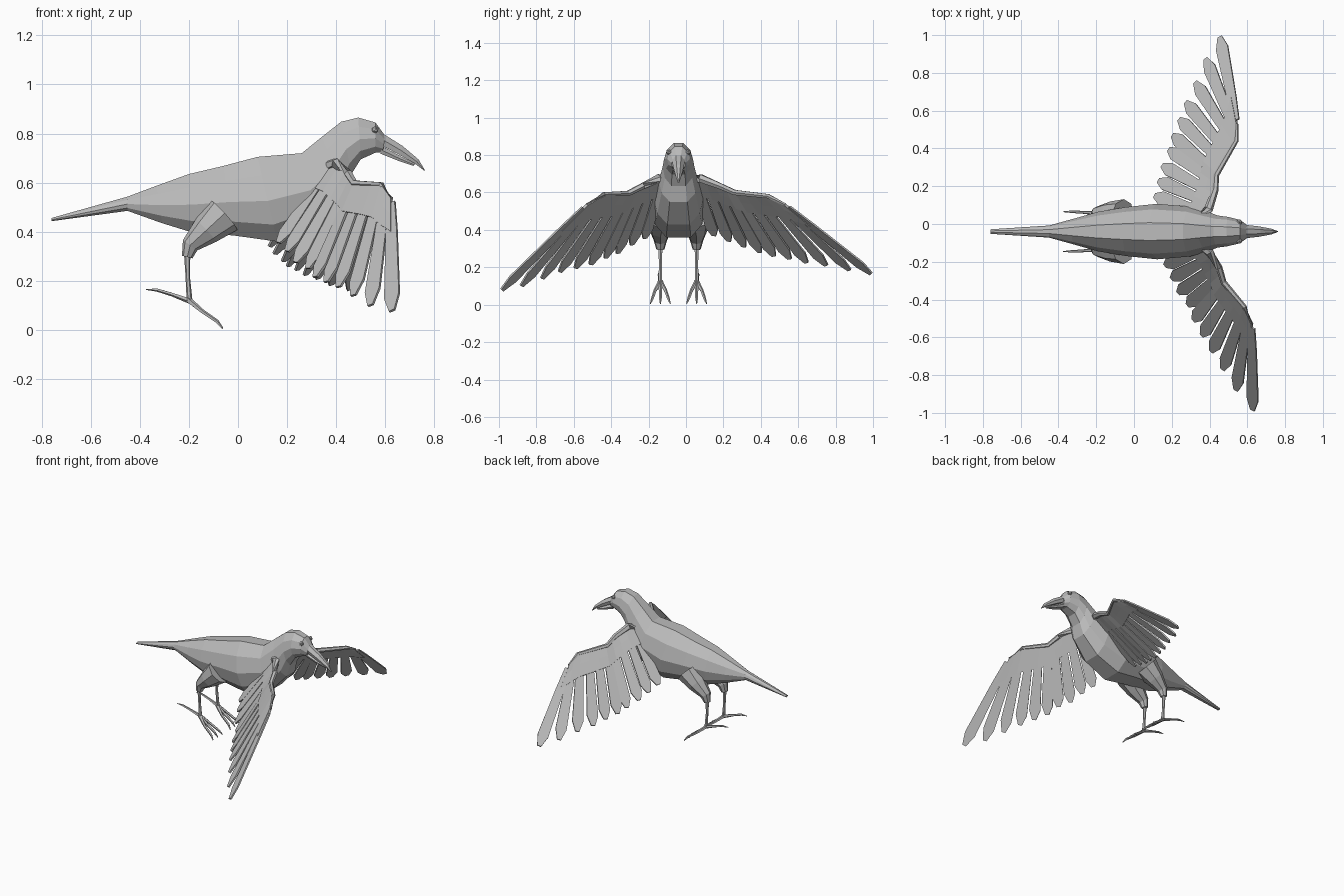
import bpy, bmesh, math
from mathutils import Vector

if "Cube" in bpy.data.objects:
    bpy.data.objects.remove(bpy.data.objects["Cube"])

CY = -0.04  # the body's centre line in y
grey = bpy.data.materials.new("plumage grey")
grey.diffuse_color = (0.5, 0.5, 0.5, 1)
grey.use_nodes = True
grey.node_tree.nodes["Principled BSDF"].inputs["Base Color"].default_value = grey.diffuse_color


def finish(name, bm):
    bmesh.ops.recalc_face_normals(bm, faces=bm.faces)
    me = bpy.data.meshes.new(name)
    bm.to_mesh(me)
    bm.free()
    me.materials.append(grey)
    ob = bpy.data.objects.new(name, me)
    bpy.context.collection.objects.link(ob)
    return ob


def skin(bm, rings):
    """Join rings of points into a closed, capped surface."""
    rv = [[bm.verts.new(p) for p in r] for r in rings]
    n = len(rv[0])
    for a, b in zip(rv, rv[1:]):
        for i in range(n):
            bm.faces.new((a[i], a[(i + 1) % n], b[(i + 1) % n], b[i]))
    bm.faces.new(rv[0])
    bm.faces.new(rv[-1][::-1])


def loft(name, stations, shape):
    """Station: top x, top z, bottom x, bottom z, half width."""
    outline = shape + [(-u, v) for u, v in reversed(shape)]
    rings = []
    for tx, tz, bx, bz, w in stations:
        rings.append([(bx + (tx - bx) * v, CY + u * w, bz + (tz - bz) * v) for u, v in outline])
    bm = bmesh.new()
    skin(bm, rings)
    return finish(name, bm)


def tube(bm, pts, radii, sides=6):
    pts = [Vector(p) for p in pts]
    rings = []
    for i, p in enumerate(pts):
        d = (pts[min(i + 1, len(pts) - 1)] - pts[max(i - 1, 0)]).normalized()
        ref = Vector((0, 1, 0)) if abs(d.y) < 0.8 else Vector((0, 0, 1))
        s = d.cross(ref).normalized()
        t = d.cross(s)
        rings.append([p + radii[i] * (math.cos(a) * s + math.sin(a) * t)
                      for a in (2 * math.pi * k / sides for k in range(sides))])
    skin(bm, rings)


# Body, tail, neck and head in one faceted skin
loft("body", [
    (-0.76, 0.456, -0.76, 0.443, 0.012), (-0.45, 0.543, -0.45, 0.485, 0.032),
    (-0.33, 0.588, -0.31, 0.435, 0.068), (-0.20, 0.635, -0.18, 0.395, 0.105),
    (-0.06, 0.668, -0.02, 0.385, 0.13), (0.08, 0.705, 0.16, 0.36, 0.147),
    (0.26, 0.720, 0.33, 0.43, 0.132), (0.34, 0.785, 0.44, 0.55, 0.105),
    (0.42, 0.848, 0.462, 0.635, 0.085), (0.49, 0.865, 0.50, 0.695, 0.078),
    (0.56, 0.845, 0.56, 0.722, 0.062), (0.60, 0.790, 0.59, 0.725, 0.038)],
    [(0.32, 1), (0.8, 0.78), (1, 0.48), (0.86, 0.2), (0.45, 0)])

# Beak halves
beak = [(0.4, 1), (1, 0.5), (0.8, 0)]
loft("upper_beak", [(0.59, 0.80, 0.585, 0.752, 0.036), (0.67, 0.75, 0.66, 0.712, 0.027),
                    (0.735, 0.695, 0.72, 0.678, 0.015), (0.762, 0.65, 0.757, 0.65, 0.003)], beak)
loft("lower_beak", [(0.585, 0.75, 0.58, 0.718, 0.032), (0.66, 0.709, 0.65, 0.69, 0.021),
                    (0.722, 0.677, 0.715, 0.668, 0.006)], beak)

# Eyes
for side, label in ((1, "left"), (-1, "right")):
    bm = bmesh.new()
    bmesh.ops.create_icosphere(bm, subdivisions=1, radius=0.016)
    bmesh.ops.translate(bm, verts=bm.verts, vec=(0.558, CY + side * 0.05, 0.815))
    finish(label + "_eye", bm)

# Legs: feathered thigh, thin shank, three front toes and one back toe
for side, label in ((1, "left"), (-1, "right")):
    y = CY + side * 0.097
    bm = bmesh.new()
    tube(bm, [(-0.06, y - side * 0.01, 0.47), (-0.13, y, 0.405), (-0.195, y, 0.345), (-0.207, y, 0.297)],
         [0.085, 0.062, 0.036, 0.022], 8)
    finish(label + "_thigh", bm)
    bm = bmesh.new()
    tube(bm, [(-0.207, y, 0.31), (-0.205, y, 0.22), (-0.197, y, 0.115)], [0.013, 0.009, 0.012])
    finish(label + "_shank", bm)
    bm = bmesh.new()
    for spread in (-1, 0, 1):
        tube(bm, [(-0.205, y, 0.125), (-0.145, y + spread * 0.028, 0.075),
                  (-0.085, y + spread * 0.042, 0.034), (-0.062, y + spread * 0.053, 0.006)],
             [0.013, 0.009, 0.008, 0.003], 5)
    tube(bm, [(-0.195, y, 0.118), (-0.27, y + side * 0.005, 0.145),
              (-0.33, y + side * 0.008, 0.163), (-0.375, y + side * 0.008, 0.165)],
         [0.012, 0.008, 0.007, 0.002], 5)
    finish(label + "_foot", bm)


def along(path, t):
    """Point at a fraction t of the path's length."""
    lens = [(b - a).length for a, b in zip(path, path[1:])]
    d = t * sum(lens)
    for a, b, l in zip(path, path[1:], lens):
        if d <= l:
            return a.lerp(b, d / l)
        d -= l
    return path[-1]


def wing(label, edge, tips):
    edge = [Vector(p) for p in edge]
    tips = [Vector(p) for p in tips]
    n = len(tips)
    roots = [along(edge, i / n) for i in range(n)]
    # Arm bone along the leading edge
    bm = bmesh.new()
    tube(bm, edge, [0.008, 0.013, 0.016, 0.018, 0.024, 0.028])
    finish(label + "_wing_arm", bm)
    # Covert sheet and separate flight feathers, thickened
    bm = bmesh.new()
    cols = [[bm.verts.new(r.lerp(t, f)) for f in (0, 0.14, 0.3)] for r, t in zip(roots, tips)]
    cols.append([bm.verts.new(edge[-1].lerp(tips[-1] + (tips[-1] - tips[-2]) * 0.7, f))
                 for f in (0, 0.14, 0.3)])
    for a, b in zip(cols, cols[1:]):
        for k in (0, 1):
            bm.faces.new((a[k], b[k], b[k + 1], a[k + 1]))
    sheet = finish(label + "_wing_coverts", bm)
    bm = bmesh.new()
    for i, (r, t) in enumerate(zip(roots, tips)):
        d = (t - r).normalized()
        s = tips[min(i + 1, n - 1)] - tips[max(i - 1, 0)]
        s = (s - d * s.dot(d)).normalized()
        wide = 0.036 if i < 3 else 0.037
        left, right = [], []
        for f, w in ((0.04, 0.018), (0.3, 0.027), (0.87, wide), (1.0, 0.013)):
            p = r.lerp(t, f)
            left.append(bm.verts.new(p - s * w))
            right.append(bm.verts.new(p + s * w))
        for k in range(3):
            bm.faces.new((left[k], right[k], right[k + 1], left[k + 1]))
    feathers = finish(label + "_wing_feathers", bm)
    for ob, th in ((sheet, 0.016), (feathers, 0.01)):
        m = ob.modifiers.new("thickness", "SOLIDIFY")
        m.thickness = th
        m.offset = 0


# Wings: leading edge from wrist to shoulder, then feather tips from outer to inner
wing("right",
     [(0.625, -0.53, 0.535), (0.585, -0.44, 0.59), (0.475, -0.31, 0.595), (0.45, -0.23, 0.635),
      (0.40, -0.15, 0.675), (0.34, -0.09, 0.66)],
     [(0.628, -0.985, 0.078), (0.54, -0.88, 0.10), (0.47, -0.77, 0.14), (0.41, -0.675, 0.175),
      (0.36, -0.59, 0.195), (0.315, -0.51, 0.215), (0.285, -0.43, 0.25), (0.235, -0.365, 0.275),
      (0.20, -0.29, 0.32), (0.165, -0.22, 0.355)])
wing("left",
     [(0.545, 0.53, 0.535), (0.54, 0.44, 0.58), (0.435, 0.26, 0.60), (0.43, 0.18, 0.635),
      (0.395, 0.08, 0.675), (0.34, 0.01, 0.66)],
     [(0.455, 0.99, 0.165), (0.38, 0.875, 0.185), (0.325, 0.75, 0.21), (0.275, 0.645, 0.225),
      (0.24, 0.555, 0.245), (0.205, 0.47, 0.26), (0.185, 0.395, 0.28), (0.15, 0.31, 0.31),
      (0.13, 0.23, 0.34), (0.11, 0.15, 0.37)])
